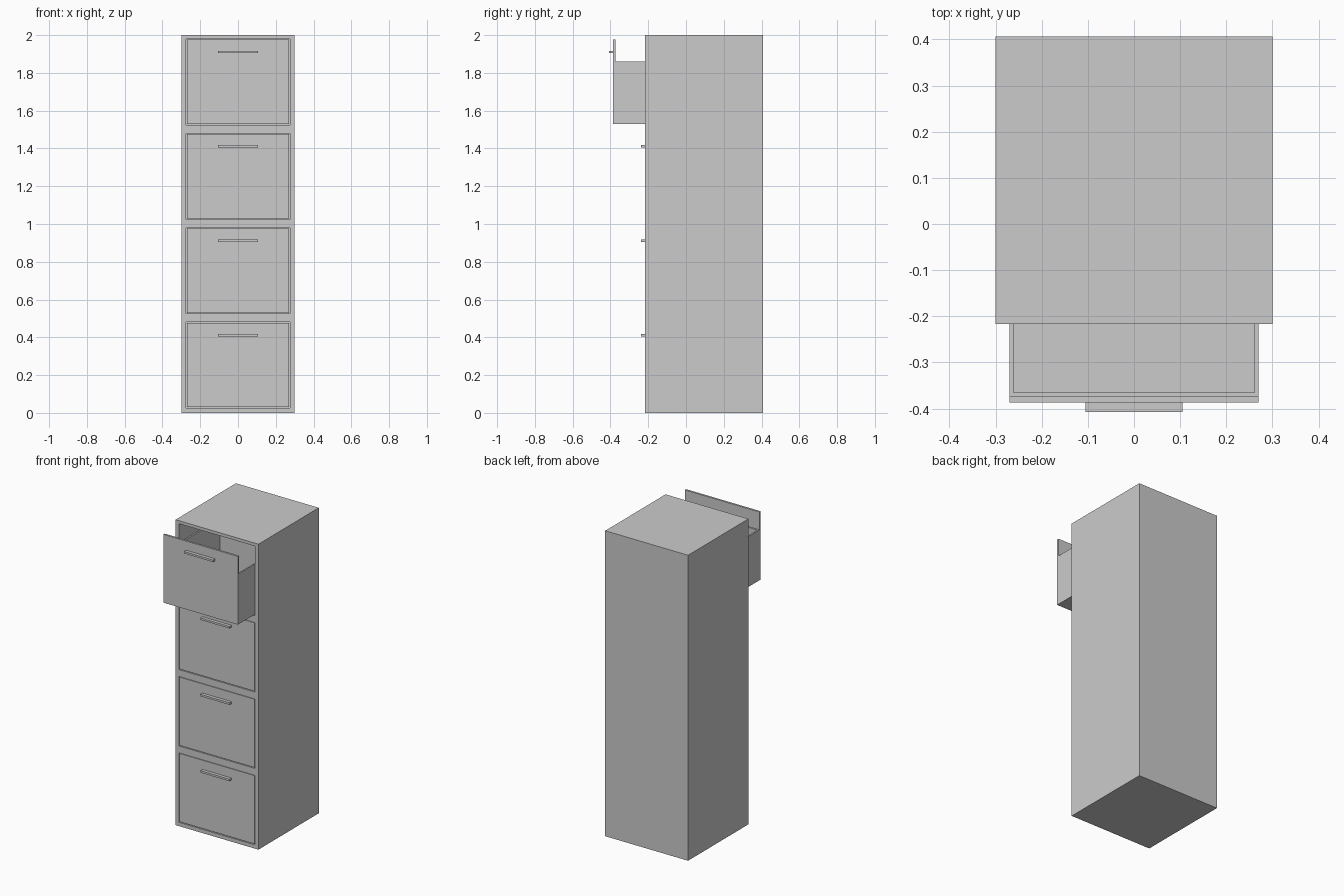
import bpy, bmesh
from mathutils import Vector

if "Cube" in bpy.data.objects:
    bpy.data.objects.remove(bpy.data.objects["Cube"])

FRONT, BACK = -0.217, 0.407      # carcass front and back in y
PULL = 0.17                      # how far the top drawer is open


def finish(bm, name):
    bmesh.ops.recalc_face_normals(bm, faces=bm.faces[:])
    mesh = bpy.data.meshes.new(name)
    bm.to_mesh(mesh)
    bm.free()
    ob = bpy.data.objects.new(name, mesh)
    bpy.context.collection.objects.link(ob)
    return ob


def box_bm(lo, hi):
    bm = bmesh.new()
    bmesh.ops.create_cube(bm, size=1)
    lo, hi = Vector(lo), Vector(hi)
    for v in bm.verts:
        v.co = [(lo[i] + hi[i]) / 2 + v.co[i] * (hi[i] - lo[i]) for i in range(3)]
    return bm


def extrude_face(bm, face, offset):
    # push a face along an offset, leaving walls and no lid
    ext = bmesh.ops.extrude_discrete_faces(bm, faces=[face])["faces"][0]
    bmesh.ops.translate(bm, vec=offset, verts=ext.verts[:])


# Cabinet: box cut into a frame grid, the four bays pushed inward
bm = box_bm((-0.3, FRONT, 0), (0.3, BACK, 2))


def slice_at(co, no):
    bmesh.ops.bisect_plane(bm, geom=bm.verts[:] + bm.edges[:] + bm.faces[:],
                           plane_co=co, plane_no=no)


for x in (-0.275, 0.275):
    slice_at((x, 0, 0), (1, 0, 0))
for i in range(4):
    for z in (0.025, 0.48):
        slice_at((0, 0, 0.5 * i + z), (0, 0, 1))
bm.normal_update()
bays = [f for f in bm.faces
        if f.normal.y < -0.9 and abs(f.calc_center_median().x) < 0.2 and f.calc_area() > 0.1]
for f in bays:
    extrude_face(bm, f, (0, 0.6, 0))
finish(bm, "cabinet")

# Drawers: open tray, taller front panel and bar handle
for i in range(4):
    z = 0.5 * i + 0.03
    y = FRONT - (PULL if i == 3 else 0)

    tray = box_bm((-0.27, y + 0.013, z), (0.27, y + 0.58, z + 0.33))
    tray.normal_update()
    top = max(tray.faces, key=lambda f: f.calc_center_median().z)
    bmesh.ops.inset_region(tray, faces=[top], thickness=0.013)
    extrude_face(tray, top, (0, 0, -0.317))
    finish(tray, f"drawer_tray_{i + 1}")

    finish(box_bm((-0.27, y, z), (0.27, y + 0.013, z + 0.447)), f"drawer_front_{i + 1}")
    finish(box_bm((-0.105, y - 0.021, z + 0.374), (0.105, y, z + 0.387)), f"drawer_handle_{i + 1}")
